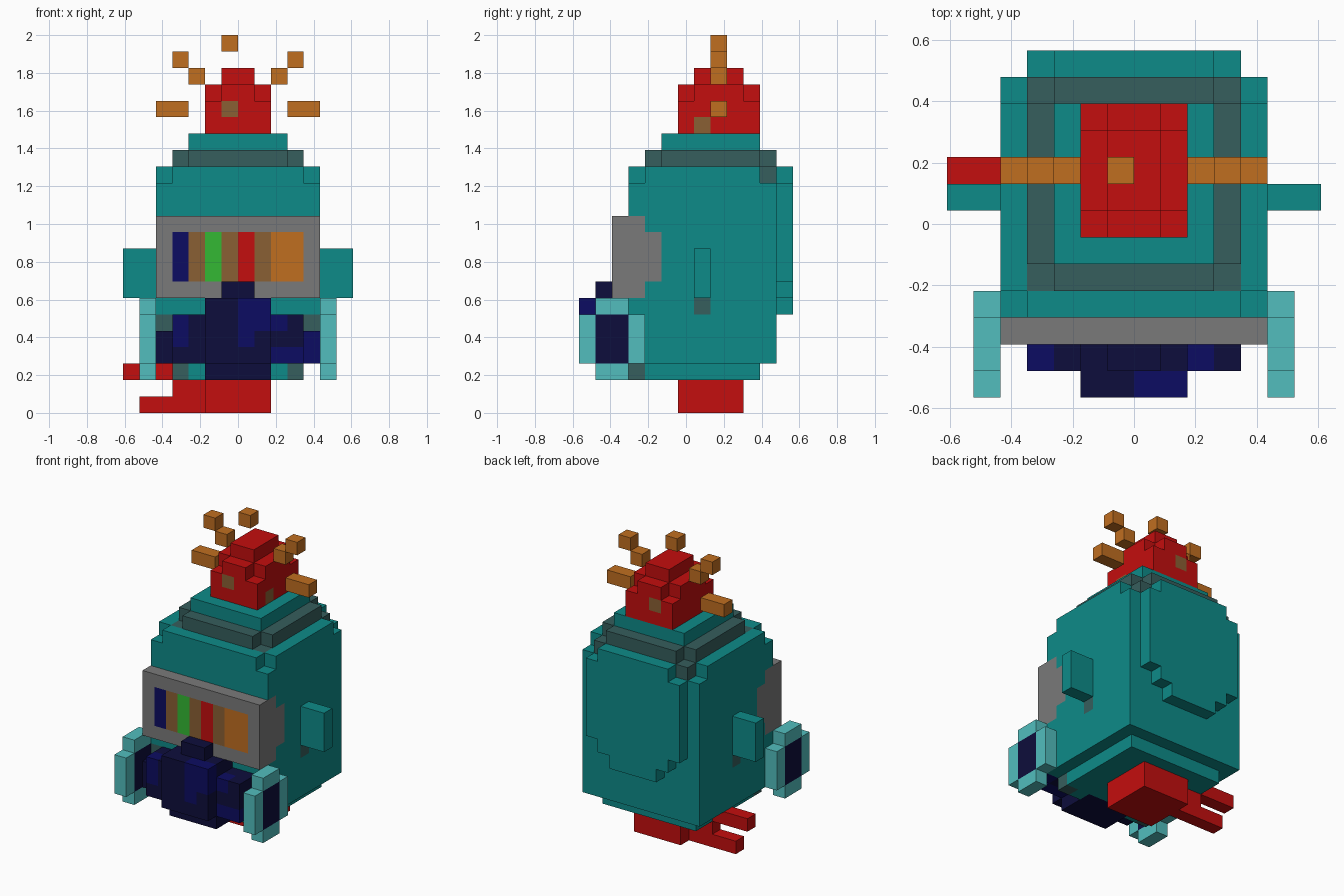
import bpy
from mathutils import Vector

if "Cube" in bpy.data.objects:
    bpy.data.objects.remove(bpy.data.objects["Cube"], do_unlink=True)

UNIT = 2 / 23          # edge of one block
HALF_DEPTH = 6.5       # blocks from the front to the middle

PALETTE = {
    "teal": (13, 139, 137), "slate": (54, 94, 93), "grey": (122, 122, 122),
    "midnight": (13, 13, 60), "navy": (12, 12, 98), "aqua": (82, 190, 190),
    "red": (196, 14, 14), "orange": (192, 110, 32), "brown": (138, 96, 52),
    "green": (52, 184, 52),
}


def linear(channel):
    c = channel / 255
    return c / 12.92 if c <= 0.04045 else ((c + 0.055) / 1.055) ** 2.4


def make_material(name, rgb):
    mat = bpy.data.materials.new(name)
    mat.use_nodes = True
    colour = tuple(linear(c) for c in rgb) + (1,)
    mat.diffuse_color = colour
    bsdf = mat.node_tree.nodes["Principled BSDF"]
    bsdf.inputs["Base Color"].default_value = colour
    bsdf.inputs["Roughness"].default_value = 0.8
    return mat


materials = {name: make_material(name, rgb) for name, rgb in PALETTE.items()}
blocks = {}            # cell -> (part, colour)


def cells(xs, ys, zs):
    return [(x, y, z) for x in range(*xs) for y in range(*ys) for z in range(*zs)]


def fill(part, colour, xs, ys, zs):
    for cell in cells(xs, ys, zs):
        blocks[cell] = (part, colour)


def flip(xs):
    return (-xs[1], -xs[0])


def fill_pair(part, colour, xs, ys, zs):
    fill("left_" + part, colour, xs, ys, zs)
    fill("right_" + part, colour, flip(xs), ys, zs)


def tint(colour, xs, ys, zs):
    for cell in cells(xs, ys, zs):
        if cell in blocks:
            blocks[cell] = (blocks[cell][0], colour)


def tint_pair(colour, xs, ys, zs):
    tint(colour, xs, ys, zs)
    tint(colour, flip(xs), ys, zs)


def carve_pair(xs, ys, zs):
    for cell in cells(xs, ys, zs) + cells(flip(xs), ys, zs):
        blocks.pop(cell, None)


# Body shell with stepped shoulders
fill("body", "teal", (-4, 4), (4, 11), (2, 3))
fill("body", "teal", (-5, 5), (3, 12), (3, 15))
carve_pair((4, 5), (3, 4), (14, 15))
carve_pair((4, 5), (11, 12), (14, 15))
for y in (4, 11):
    tint_pair("slate", (3, 4), (y, y + 1), (14, 15))
fill("collar", "slate", (-4, 4), (4, 12), (15, 16))
for y in (4, 11):
    carve_pair((3, 4), (y, y + 1), (15, 16))
fill("neck", "teal", (-3, 3), (5, 11), (16, 17))

# Back panel with stepped corners
for half, low, high in ((2, 6, 7), (3, 7, 8), (4, 8, 14), (3, 14, 15)):
    fill("back_panel", "teal", (-half, half), (12, 13), (low, high))

# Ears and the slate spots below them
fill_pair("ear", "teal", (5, 7), (7, 8), (7, 10))
tint_pair("slate", (4, 5), (7, 8), (6, 7))

# Visor frame, its side wraps and the coloured window strips
fill("visor", "grey", (-5, 5), (2, 3), (7, 12))
tint_pair("grey", (4, 5), (3, 4), (7, 12))
tint_pair("grey", (4, 5), (4, 5), (8, 11))
strips = "navy brown green brown red brown orange orange".split()
for i, colour in enumerate(strips):
    tint(colour, (i - 4, i - 3), (2, 3), (8, 11))

# Muzzle, built up in layers towards the front
fill("muzzle", "midnight", (-5, 5), (2, 3), (3, 5))
fill("muzzle", "midnight", (-4, 4), (1, 3), (3, 6))
fill("muzzle", "midnight", (-2, 2), (1, 4), (2, 3))
fill("muzzle", "midnight", (-2, 2), (0, 3), (3, 7))
fill("muzzle", "midnight", (-1, 1), (1, 2), (7, 8))
tint("navy", (0, 2), (0, 1), (5, 7))
tint("navy", (0, 1), (0, 1), (4, 5))
tint("navy", (-4, -3), (1, 2), (4, 6))
tint("navy", (2, 3), (1, 2), (5, 6))
tint("navy", (2, 4), (1, 2), (3, 4))
tint("navy", (4, 5), (2, 3), (3, 5))
tint_pair("slate", (4, 5), (3, 4), (5, 6))
fill_pair("chin", "teal", (2, 3), (3, 4), (2, 3))
fill_pair("chin", "slate", (3, 4), (3, 4), (2, 3))

# Round side discs with dark centres
fill_pair("disc", "aqua", (5, 6), (0, 4), (3, 6))
fill_pair("disc", "aqua", (5, 6), (1, 3), (2, 7))
tint_pair("midnight", (5, 6), (1, 3), (3, 6))

# Foot with two prongs to the side
fill("foot", "red", (-2, 2), (6, 10), (0, 2))
fill("lower_prong", "red", (-6, -2), (8, 9), (0, 1))
fill("upper_prong", "red", (-4, -2), (8, 9), (1, 2))
fill("upper_prong", "red", (-7, -4), (8, 9), (2, 3))

# Domed beacon with small brown spots
fill("beacon", "red", (-2, 2), (6, 11), (17, 19))
fill("beacon", "red", (-1, 1), (6, 11), (19, 20))
fill("beacon", "red", (-2, 2), (7, 10), (19, 20))
fill("beacon", "red", (-1, 1), (7, 10), (20, 21))
for y in (6, 10):
    tint("brown", (-1, 0), (y, y + 1), (18, 19))
tint("brown", (1, 2), (7, 8), (17, 18))

# Floating sparks around the beacon
fill("top_spark", "orange", (-1, 0), (8, 9), (22, 23))
fill_pair("outer_spark", "orange", (3, 4), (8, 9), (21, 22))
fill_pair("inner_spark", "orange", (2, 3), (8, 9), (20, 21))
fill_pair("side_spark", "orange", (3, 5), (8, 9), (18, 19))


def exposed_faces(cell):
    """Corner loops of the block's sides that touch no other block."""
    for axis in range(3):
        u, v = (axis + 1) % 3, (axis + 2) % 3
        for side in (0, 1):
            beside = list(cell)
            beside[axis] += 2 * side - 1
            if tuple(beside) in blocks:
                continue
            loop = []
            for du, dv in ((0, 0), (1, 0), (1, 1), (0, 1)):
                corner = list(cell)
                corner[axis] += side
                corner[u] += du
                corner[v] += dv
                loop.append(tuple(corner))
            yield loop if side else loop[::-1]


def build_part(part):
    index, faces, colours = {}, [], []
    for cell, (owner, colour) in blocks.items():
        if owner == part:
            for loop in exposed_faces(cell):
                faces.append([index.setdefault(c, len(index)) for c in loop])
                colours.append(colour)
    verts = [Vector((x, y - HALF_DEPTH, z)) * UNIT for x, y, z in index]
    mesh = bpy.data.meshes.new(part)
    mesh.from_pydata(verts, [], faces)
    slots = list(dict.fromkeys(colours))
    for name in slots:
        mesh.materials.append(materials[name])
    for poly, colour in zip(mesh.polygons, colours):
        poly.material_index = slots.index(colour)
    mesh.update()
    bpy.context.collection.objects.link(bpy.data.objects.new(part, mesh))


for part in dict.fromkeys(owner for owner, _ in blocks.values()):
    build_part(part)
